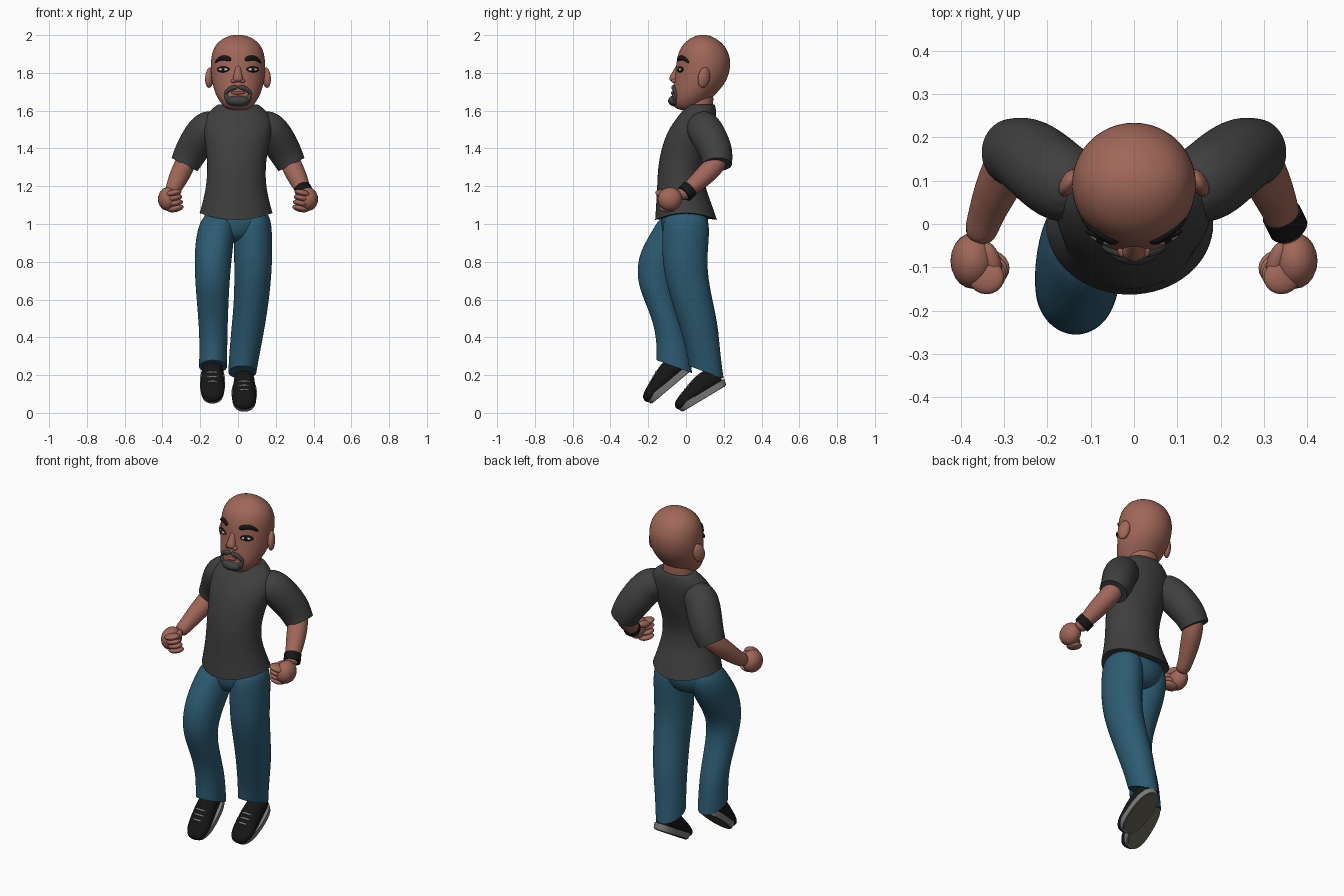
import bpy, bmesh, math
from mathutils import Vector, Matrix, Euler
from mathutils.bvhtree import BVHTree


def material(name, r, g, b):
    m = bpy.data.materials.new(name)
    m.diffuse_color = (r, g, b, 1)
    return m


SKIN = material("skin", 0.35, 0.135, 0.098)
SHIRT = material("charcoal cloth", 0.05, 0.05, 0.05)
DENIM = material("blue denim", 0.026, 0.105, 0.17)
BLACK = material("black", 0.008, 0.008, 0.008)
SOLE = material("sole grey", 0.2, 0.2, 0.2)
TREAD = material("tread brown grey", 0.09, 0.085, 0.065)
BEARD = material("beard grey", 0.055, 0.055, 0.055)
LIP = material("lip", 0.3, 0.09, 0.075)
WHITE = material("eye white", 0.6, 0.6, 0.58)


def finish(bm, name, mat, smooth=True):
    bmesh.ops.recalc_face_normals(bm, faces=bm.faces)
    for f in bm.faces:
        f.smooth = smooth
    me = bpy.data.meshes.new(name)
    bm.to_mesh(me)
    bm.free()
    me.materials.append(mat)
    ob = bpy.data.objects.new(name, me)
    bpy.context.collection.objects.link(ob)
    return ob


def loft(name, rows, mat, t=None, ref=(0, 1, 0), sides=16, power=1.0,
         crisp=(), shape=None, M=None, level=2):
    """Skin rings (x, y, z, ru, rv) along a path, then subdivide.
    t fixes the ring axis, crisp lists hard-edged end rings."""
    bm = bmesh.new()
    crease = bm.edges.layers.float.new("crease_edge")
    grow = 6 / (4 + 2 * math.cos(2 * math.pi / sides))
    pts = [Vector(r[:3]) for r in rows]
    rings = []
    for i, r in enumerate(rows):
        T = Vector(t) if t else (pts[min(i + 1, len(pts) - 1)] - pts[max(i - 1, 0)]).normalized()
        u = Vector(ref).cross(T).normalized()
        v = T.cross(u)
        ring = []
        for k in range(sides):
            a = 2 * math.pi * k / sides
            c, s = math.cos(a), math.sin(a)
            c = math.copysign(abs(c) ** power, c)
            s = math.copysign(abs(s) ** power, s)
            p = pts[i] + (u * c * r[3] + v * s * r[4]) * grow
            if shape:
                p = p + Vector((0, 0, shape(i, c, s)))
            ring.append(bm.verts.new(M @ p if M else p))
        rings.append(ring)
    for a, b in zip(rings, rings[1:]):
        for k in range(sides):
            j = (k + 1) % sides
            bm.faces.new((a[k], a[j], b[j], b[k]))
    for i in (0, -1):
        f = bm.faces.new(rings[i])
        if i in crisp:
            for e in f.edges:
                e[crease] = 1.0
                e.smooth = False
    ob = finish(bm, name, mat)
    ob.modifiers.new("smooth", "SUBSURF").levels = level
    ob.modifiers["smooth"].render_levels = level
    return ob


def ball(name, loc, size, mat, rot=(0, 0, 0)):
    bm = bmesh.new()
    M = Matrix.LocRotScale(Vector(loc), Euler(rot), Vector(size))
    bmesh.ops.create_uvsphere(bm, u_segments=20, v_segments=12, radius=1, matrix=M)
    return finish(bm, name, mat)


UP = (0, 0, 1)

# head and neck: rows of z, front y, back y, half width
profile = [(1.60, -.04, .06, .05), (1.63, -.075, .10, .085), (1.68, -.075, .15, .117),
           (1.74, -.065, .205, .135), (1.80, -.055, .23, .143), (1.86, -.05, .237, .144),
           (1.91, -.04, .224, .137), (1.955, -.015, .197, .115), (1.988, .03, .15, .072),
           (2.002, .07, .11, .025)]
head = loft("head", [(0, (f + b) / 2, z, w, (b - f) / 2) for z, f, b, w in profile], SKIN, t=UP)
loft("neck", [(0, .07, 1.56, .088, .075), (0, .07, 1.64, .086, .072), (0, .075, 1.72, .08, .075)],
     SKIN, t=UP)

tree = BVHTree.FromObject(head, bpy.context.evaluated_depsgraph_get())


def face(x, z, out=0.0):
    """Point on the front of the head."""
    hit = tree.ray_cast(Vector((x, -1, z)), Vector((0, 1, 0)))[0]
    return (x, (hit.y if hit else 0.05) - out, z)


def stroke(name, pts, mat, out=0.0):
    """Raised stroke on the face through (x, z, half height, half depth)."""
    loft(name, [face(x, z, out) + (h, d) for x, z, h, d in pts], mat, sides=8)


# face
loft("nose", [(0, -.035, 1.845, .014, .016), (0, -.05, 1.81, .017, .018),
              (0, -.066, 1.775, .026, .026), (0, -.062, 1.75, .03, .02)], SKIN, t=UP)
for s in (-1, 1):
    side = "left" if s < 0 else "right"
    ball(side + "_nostril", (s * .024, -.06, 1.757), (.014, .018, .012), SKIN)
    ball(side + "_ear", (s * .15, .095, 1.775), (.02, .034, .055), SKIN, (-.2, 0, s * .5))
    stroke(side + "_eyebrow", [(s * .035, 1.868, .010, .009), (s * .06, 1.879, .015, .012),
                               (s * .095, 1.88, .013, .012), (s * .122, 1.852, .005, .007)], BLACK)
    for part, w, h, o, m in (("eyelid_line", .037, .016, 0, BLACK), ("eye", .027, .009, .004, WHITE),
                             ("iris", .013, .011, .006, BLACK)):
        ball(side + "_" + part, face(s * .078, 1.818, o), (w, .008, h), m, (0, 0, s * .42))
    stroke(side + "_moustache", [(0, 1.725, .011, .012), (s * .03, 1.722, .014, .014),
                                 (s * .058, 1.706, .011, .012), (s * .068, 1.685, .009, .009)], BEARD)
    stroke(side + "_beard_side", [(s * .066, 1.70, .009, .008), (s * .064, 1.675, .012, .011),
                                  (s * .045, 1.65, .018, .013)], BEARD)
ball("goatee", (0, -.05, 1.652), (.064, .045, .032), BEARD)
stroke("mouth", [(-.04, 1.697, .005, .006), (0, 1.692, .011, .012), (.04, 1.697, .005, .006)], LIP)

# shirt body
loft("shirt", [(-.01, 0, 1.02, .193, .163), (-.01, -.01, 1.10, .18, .148),
               (-.01, -.027, 1.20, .157, .125), (-.008, -.027, 1.30, .153, .122),
               (-.005, 0, 1.40, .163, .13), (0, .03, 1.50, .185, .125),
               (0, .062, 1.575, .175, .10), (0, .077, 1.62, .125, .08),
               (0, .077, 1.638, .10, .072), (0, .077, 1.622, .082, .06)],
     SHIRT, t=UP, crisp=(0,), shape=lambda i, c, s: .04 * c * c if i == 0 else 0)

# arms
for s in (-1, 1):
    side = "left" if s < 0 else "right"

    def arm(rows):
        return [(s * x, y, z, r, r) for x, y, z, r in rows]

    loft(side + "_sleeve", arm([(.09, .075, 1.535, .075), (.165, .09, 1.515, .095),
                                (.215, .135, 1.44, .093), (.255, .165, 1.37, .086),
                                (.283, .166, 1.315, .077)]), SHIRT, crisp=(-1,))
    loft(side + "_forearm", arm([(.26, .18, 1.37, .05), (.283, .155, 1.31, .056),
                                 (.318, .08, 1.24, .052), (.345, .015, 1.18, .039),
                                 (.36, -.04, 1.145, .038)]), SKIN)
    ball(side + "_palm", (s * .372, -.085, 1.132), (.052, .065, .062), SKIN, (.3, 0, 0))
    for i in range(4):
        ball(f"{side}_finger_{i + 1}", (s * (.342 - .004 * i), -.122 + .007 * i, 1.163 - .027 * i),
             (.044, .04, .018), SKIN, (0, s * .25, s * .3))
    ball(side + "_thumb", (s * .328, -.085, 1.16), (.02, .045, .02), SKIN, (.2, 0, s * -.3))
loft("wristband", [(.341, .022, 1.188, .046, .046), (.357, -.01, 1.158, .046, .046)],
     BLACK, crisp=(0, -1))

# jeans
loft("jeans_seat", [(-.02, -.01, .90, .07, .07), (-.02, -.01, .95, .15, .115),
                    (-.012, -.005, 1.01, .178, .128), (-.01, -.01, 1.09, .16, .12)], DENIM, t=UP)
legs = {
    "right": [(.075, 0, 1.08, .09, .11), (.08, 0, .97, .10, .125), (.08, -.005, .88, .101, .121),
              (.08, -.005, .75, .099, .115), (.072, .03, .60, .092, .109), (.055, .068, .46, .088, .102),
              (.035, .093, .32, .081, .087), (.023, .107, .215, .074, .092)],
    "left": [(-.09, -.01, 1.07, .09, .11), (-.118, -.045, .96, .10, .135), (-.13, -.11, .85, .10, .137),
             (-.135, -.155, .735, .093, .106), (-.135, -.155, .64, .087, .086),
             (-.132, -.103, .50, .078, .075), (-.13, -.07, .38, .073, .084),
             (-.132, -.062, .245, .074, .094)],
}
for side, rows in legs.items():
    loft(side + "_jeans_leg", rows, DENIM, t=UP, crisp=(-1,),
         shape=lambda i, c, s: -.035 * s if i == 7 else 0)

# shoes: built flat, then pitched toe down
for side, loc, pitch in (("right", (.033, .095, .077), 31), ("left", (-.135, -.08, .137), 40)):
    M = Matrix.LocRotScale(Vector(loc), Euler((math.radians(pitch), 0, 0)), None)
    loft(side + "_shoe_upper",
         [(0, .135, .06, .035, .04), (0, .11, .068, .052, .058), (0, .03, .068, .057, .06),
          (0, -.05, .052, .065, .046), (0, -.11, .042, .063, .036), (0, -.155, .036, .035, .02)],
         BLACK, t=(0, -1, 0), ref=UP, M=M)
    loft(side + "_shoe_sole", [(0, 0, .002, .063, .138), (0, -.002, .034, .067, .146)], SOLE, t=UP,
         power=.8, crisp=(0, -1), M=M)
    loft(side + "_shoe_tread", [(0, 0, -.003, .058, .132), (0, 0, .004, .058, .132)], TREAD, t=UP,
         power=.8, crisp=(0, -1), M=M)
    for i, (y, h) in enumerate(((-.005, .115), (-.032, .106), (-.059, .096))):
        loft(f"{side}_lace_{i + 1}", [(-.036, y, h - .014, .005, .005), (0, y - .006, h, .006, .006),
                                      (.036, y, h - .014, .005, .005)], SOLE, sides=6, M=M, level=1)
